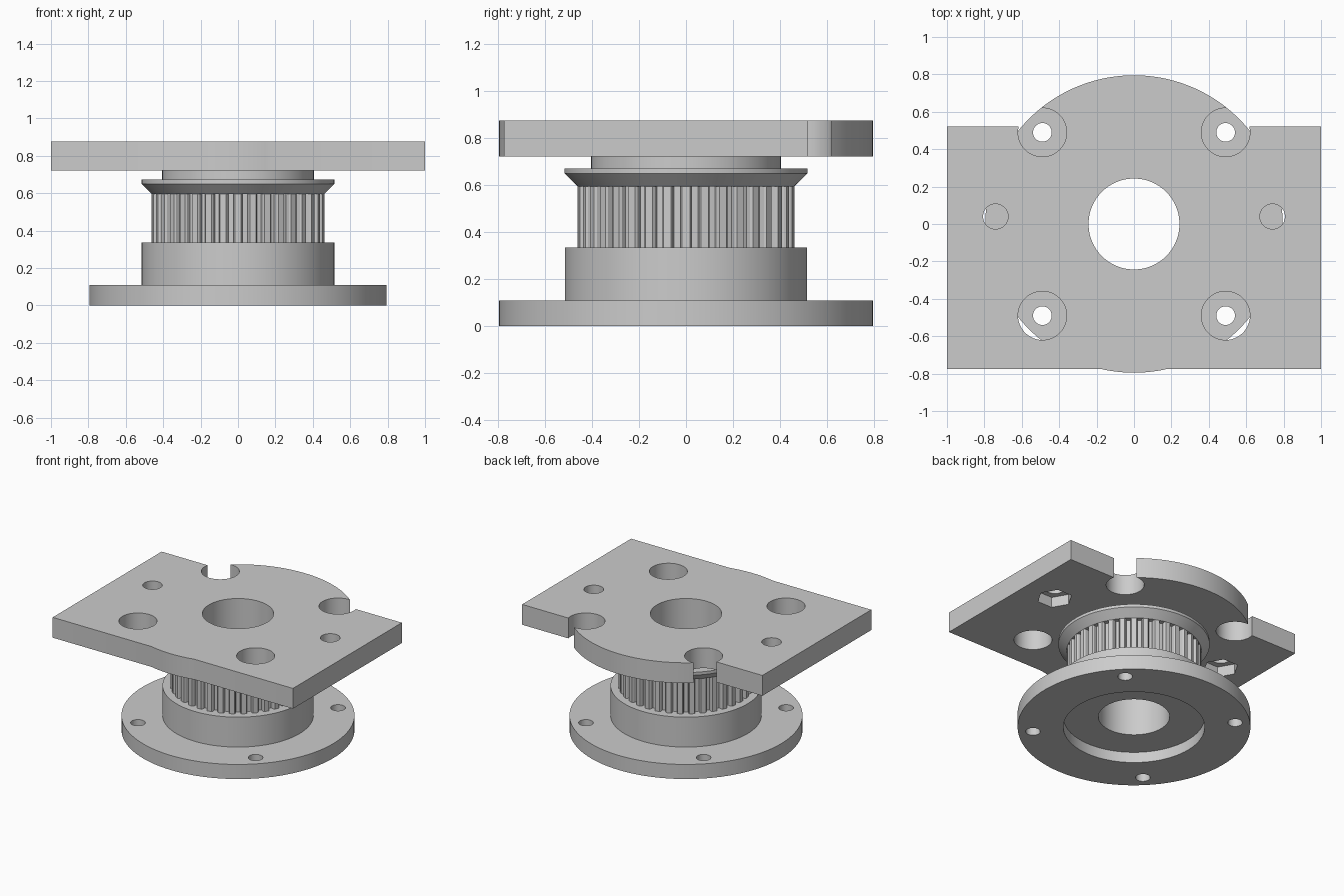
import bpy, bmesh
from math import sin, cos, pi, asin

if "Cube" in bpy.data.objects:
    bpy.data.objects.remove(bpy.data.objects["Cube"], do_unlink=True)

GREY = (0.6, 0.6, 0.6, 1)
grey = bpy.data.materials.new("plain grey")
grey.use_nodes = True
grey.diffuse_color = GREY
grey.node_tree.nodes["Principled BSDF"].inputs["Base Color"].default_value = GREY

FLANGE_R, BORE_R, BOLT = 0.795, 0.243, 0.49
PLATE_Z, TOP_Z = 0.722, 0.875
TEETH, ROOT_R, TIP_R = 36, 0.428, 0.462


def add_object(name, bm):
    bmesh.ops.recalc_face_normals(bm, faces=bm.faces)
    mesh = bpy.data.meshes.new(name)
    bm.to_mesh(mesh)
    bm.free()
    mesh.materials.append(grey)
    obj = bpy.data.objects.new(name, mesh)
    bpy.context.collection.objects.link(obj)
    return obj


def add_prism(bm, outline, z0, z1):
    face = bm.faces.new([bm.verts.new((x, y, z0)) for x, y in outline])
    result = bmesh.ops.extrude_face_region(bm, geom=[face], use_keep_orig=True)
    for v in result["geom"]:
        if isinstance(v, bmesh.types.BMVert):
            v.co.z = z1


def arc(radius, start, end, steps, cx=0, cy=0):
    return [(cx + radius * cos(start + (end - start) * i / steps),
             cy + radius * sin(start + (end - start) * i / steps))
            for i in range(steps + 1)]


def circle(radius, cx, cy, sides=48):
    return arc(radius, 0, 2 * pi, sides, cx, cy)[:-1]


def lathe(name, profile, sides=96):
    bm = bmesh.new()
    rings = [[bm.verts.new((r * cos(2 * pi * i / sides), r * sin(2 * pi * i / sides), z))
              for i in range(sides)] for r, z in profile]
    for a, b in zip(rings, rings[1:] + rings[:1]):
        for i in range(sides):
            j = (i + 1) % sides
            bm.faces.new((a[i], a[j], b[j], b[i]))
    return add_object(name, bm)


def cut(obj, holes):
    """Subtract prisms given as (outline, bottom, top)."""
    for outline, z0, z1 in holes:
        bm = bmesh.new()
        add_prism(bm, outline, z0, z1)
        cutter = add_object("cutter", bm)
        cutter.hide_render = True
        mod = obj.modifiers.new("hole", "BOOLEAN")
        mod.operation, mod.solver, mod.object = "DIFFERENCE", "EXACT", cutter
        select(obj)
        bpy.ops.object.modifier_apply(modifier=mod.name)
        bpy.data.objects.remove(cutter, do_unlink=True)


def select(obj):
    bpy.ops.object.select_all(action="DESELECT")
    obj.select_set(True)
    bpy.context.view_layer.objects.active = obj


corners = [(sx * BOLT, sy * BOLT) for sx in (-1, 1) for sy in (-1, 1)]

# Turned hub: flange, boss, toothed core, belt rim, collar, bearing recess and bore
hub = lathe("pulley_hub", [
    (BORE_R, 0.08), (0.483, 0.08), (0.483, 0), (FLANGE_R, 0), (FLANGE_R, 0.11),
    (0.515, 0.11), (0.515, 0.335), (ROOT_R, 0.335), (ROOT_R, 0.595),
    (TIP_R, 0.595), (0.517, 0.65), (0.517, 0.672), (0.405, 0.672),
    (0.405, PLATE_Z), (BORE_R, PLATE_Z)])
cut(hub, [(circle(0.05, x, y, 32), -0.1, 0.2) for x, y in corners])

# Belt teeth around the core
bm = bmesh.new()
pitch = 2 * pi / TEETH
for i in range(TEETH):
    section = [(r * cos(pitch * (i + w)), r * sin(pitch * (i + w)))
               for r, w in ((ROOT_R - 0.01, -0.32), (TIP_R - 0.01, -0.29), (TIP_R, -0.2),
                            (TIP_R, 0.2), (TIP_R - 0.01, 0.29), (ROOT_R - 0.01, 0.32))]
    add_prism(bm, section, 0.33, 0.598)
teeth = add_object("belt_teeth", bm)

# Top plate: rectangle merged with a disc
back_y, front_y = 0.52, -0.775
b, f = asin(back_y / FLANGE_R), asin(-front_y / FLANGE_R)
outline = ([(1, front_y), (1, back_y)] + arc(FLANGE_R, b, pi - b, 48)
           + [(-1, back_y), (-1, front_y)] + arc(FLANGE_R, pi + f, 2 * pi - f, 12))
bm = bmesh.new()
add_prism(bm, outline, PLATE_Z, TOP_Z)
plate = add_object("top_plate", bm)

# Plate bore, corner access holes, screw holes and hexagonal nut pockets
holes = [(circle(BORE_R, 0, 0, 96), 0.6, 1)]
holes += [(circle(0.13, x, y), 0.6, 1) for x, y in corners]
for x in (-0.74, 0.74):
    holes += [(circle(0.067, x, 0.04), 0.6, 1), (circle(0.122, x, 0.04, 6), 0.6, 0.8)]
cut(plate, holes)

for obj in (hub, teeth, plate):
    select(obj)
    bpy.ops.object.shade_smooth_by_angle(angle=pi / 8)
